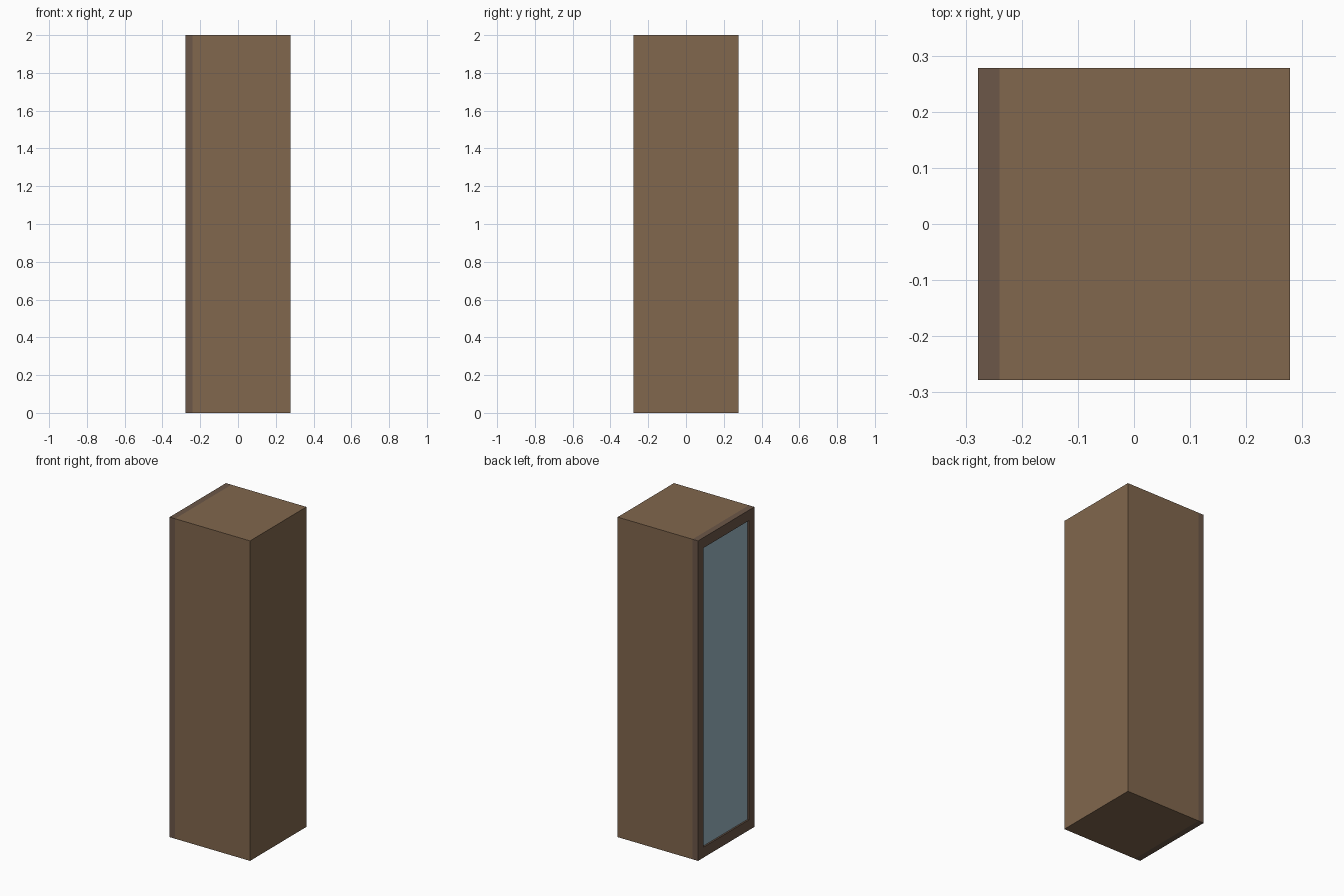
import bpy

if "Cube" in bpy.data.objects:
    bpy.data.objects.remove(bpy.data.objects["Cube"])

H = 0.278            # half width of the cabinet
FRONT = -0.24        # plane where the door meets the body
BORDER_Y, BORDER_Z, RECESS = 0.055, 0.065, 0.01


def material(name, rgb):
    m = bpy.data.materials.new(name)
    m.diffuse_color = (*rgb, 1)
    m.use_nodes = True
    m.node_tree.nodes["Principled BSDF"].inputs["Base Color"].default_value = m.diffuse_color
    return m


def box(name, lo, hi, mat):
    bpy.ops.mesh.primitive_cube_add(size=1, location=[(a + b) / 2 for a, b in zip(lo, hi)])
    ob = bpy.context.object
    ob.name = name
    ob.scale = [b - a for a, b in zip(lo, hi)]
    bpy.ops.object.transform_apply(location=False, rotation=False, scale=True)
    ob.data.materials.append(mat)
    return ob


wood = material("wood", (0.22, 0.135, 0.075))
dark_wood = material("dark_wood", (0.15, 0.095, 0.065))
glass = material("glass", (0.33, 0.47, 0.55))

# Cabinet body
box("cabinet_body", (FRONT, -H, 0), (H, H, 2), wood)

# Door frame on the -x side, with a rectangular opening
frame = box("door_frame", (-H, -H, 0), (FRONT, H, 2), dark_wood)
cutter = box("door_opening_cutter", (-H - 0.1, -H + BORDER_Y, BORDER_Z),
             (FRONT + 0.1, H - BORDER_Y, 2 - BORDER_Z), dark_wood)
cutter.hide_render = True
cutter.hide_viewport = True
cut = frame.modifiers.new("opening", "BOOLEAN")
cut.operation = "DIFFERENCE"
cut.solver = "EXACT"
cut.object = cutter

# Glass pane set slightly back in the frame
box("door_glass", (-H + RECESS, -H + BORDER_Y, BORDER_Z),
    (FRONT - 0.005, H - BORDER_Y, 2 - BORDER_Z), glass)
